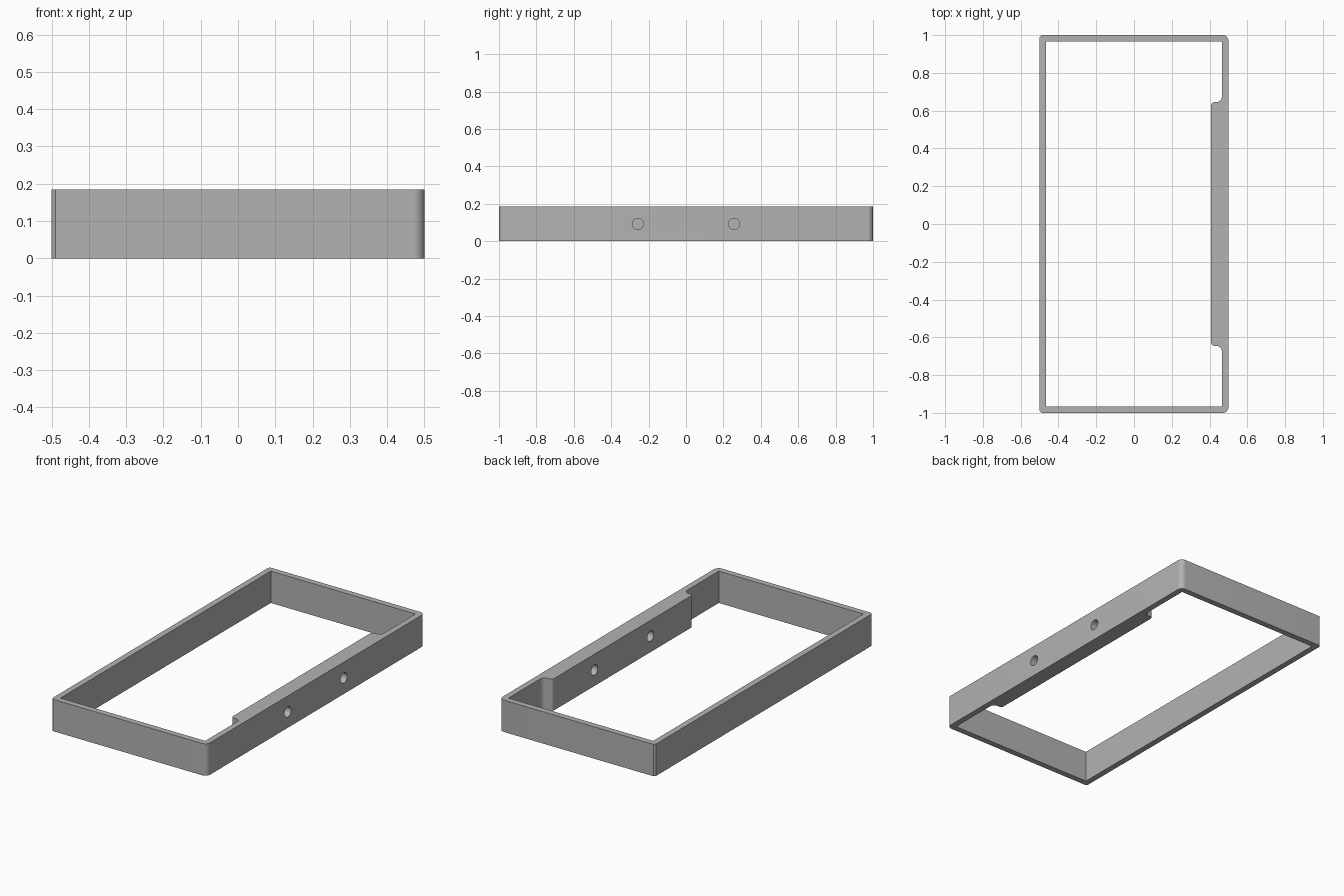
import bpy
import bmesh
from math import cos, sin, pi, radians
from mathutils import Matrix

HEIGHT = 0.185
WALL = 0.035
PAD_X, PAD_Y = 0.408, 0.645      # inner face and half length of the thick pad
HOLE_Y, HOLE_R = 0.257, 0.03

cube = bpy.data.objects.get("Cube")
if cube:
    bpy.data.objects.remove(cube)

grey = bpy.data.materials.new("plain grey")
grey.use_nodes = True
colour = (0.45, 0.45, 0.45, 1)
grey.diffuse_color = colour
grey.node_tree.nodes["Principled BSDF"].inputs["Base Color"].default_value = colour


def add_object(name, bm):
    bmesh.ops.recalc_face_normals(bm, faces=bm.faces)
    mesh = bpy.data.meshes.new(name)
    bm.to_mesh(mesh)
    bm.free()
    mesh.materials.append(grey)
    obj = bpy.data.objects.new(name, mesh)
    bpy.context.collection.objects.link(obj)
    return obj


def prism(name, outline, z0, z1):
    bm = bmesh.new()
    face = bm.faces.new([bm.verts.new((x, y, z0)) for x, y in outline])
    ext = bmesh.ops.extrude_face_region(bm, geom=[face])
    top = [v for v in ext["geom"] if isinstance(v, bmesh.types.BMVert)]
    bmesh.ops.translate(bm, verts=top, vec=(0, 0, z1 - z0))
    return add_object(name, bm)


def arc(cx, cy, r, start, end, steps=8):
    angles = [radians(start + (end - start) * i / steps) for i in range(steps + 1)]
    return [(cx + r * cos(a), cy + r * sin(a)) for a in angles]


def mirrored(half):
    """Complete an outline given for y > 0 by mirroring it in y."""
    return half + [(x, -y) for x, y in reversed(half)]


# Outer body: rounded corners on the left side, tiny chamfers on the right
r, c = 0.03, 0.01
frame = prism("frame", mirrored(
    arc(0.5 - r, 1 - r, r, 0, 90) + [(-0.5 + c, 1), (-0.5, 1 - c)]), 0, HEIGHT)

# Opening, narrowed by the pad with a rounded end and a fillet at the wall
wall_x = 0.5 - WALL
fillet, nose = 0.03, 0.017
opening = prism("opening_cutter", mirrored(
    arc(PAD_X + nose, PAD_Y - nose, nose, 180, 90)
    + arc(wall_x - fillet, PAD_Y + fillet, fillet, -90, 0)
    + [(wall_x, 1 - WALL), (-wall_x, 1 - WALL)]), -0.1, HEIGHT + 0.1)

# Two screw holes through the pad
bm = bmesh.new()
for side in (-1, 1):
    place = Matrix.Translation((0.45, side * HOLE_Y, HEIGHT / 2)) @ Matrix.Rotation(pi / 2, 4, "Y")
    bmesh.ops.create_cone(bm, cap_ends=True, segments=32, radius1=HOLE_R,
                          radius2=HOLE_R, depth=0.3, matrix=place)
holes = add_object("hole_cutter", bm)

# Cut, then remove the helpers
bpy.context.view_layer.objects.active = frame
frame.select_set(True)
for cutter in (opening, holes):
    cutter.hide_render = True
    mod = frame.modifiers.new("cut", "BOOLEAN")
    mod.operation = "DIFFERENCE"
    mod.solver = "EXACT"
    mod.object = cutter
    bpy.ops.object.modifier_apply(modifier=mod.name)
    bpy.data.objects.remove(cutter)

bpy.ops.object.shade_smooth_by_angle(angle=radians(30))
